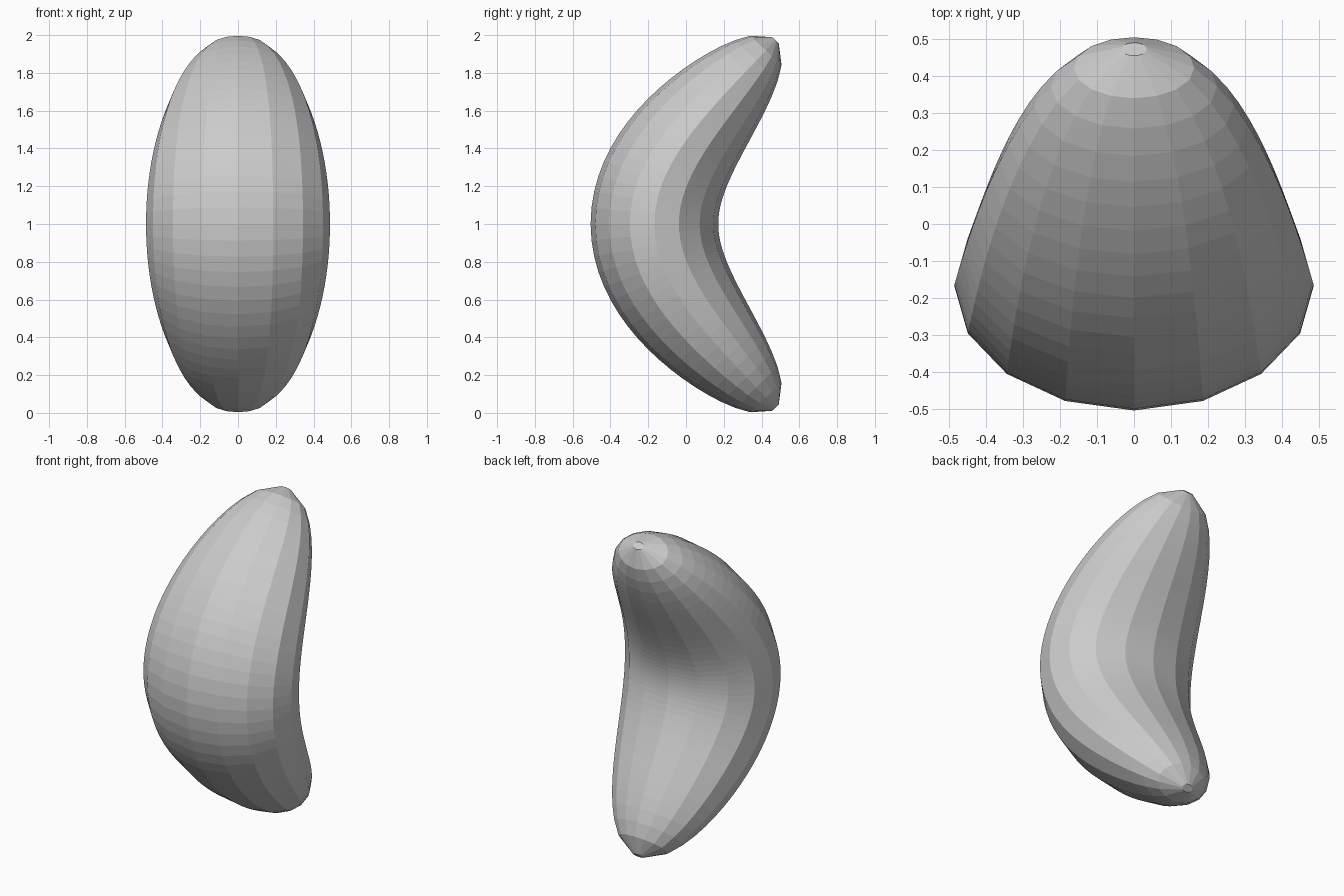
import bpy, bmesh
from math import sin, cos, pi, sqrt, hypot

if "Cube" in bpy.data.objects:
    bpy.data.objects.remove(bpy.data.objects["Cube"])

SIDES, STEPS = 16, 36
HALF_H, SWING, K = 0.973, 0.502, 1.85     # bent centre line
RX, RY = 0.487, 0.338                     # half width and depth at the middle


def ring(bm, u):
    """Elliptical ring square to the centre line at u in -1..1."""
    y = -0.167 + SWING * (1 - cos(K * u))
    z = 1 + HALF_H * u
    dy, dz = SWING * K * sin(K * u), HALF_H
    length = hypot(dy, dz)
    ny, nz = dz / length, -dy / length
    s = sqrt(1 - 0.995 * u * u)
    return [bm.verts.new((RX * s * cos(a),
                          y + RY * s * sin(a) * ny,
                          z + RY * s * sin(a) * nz))
            for a in (2 * pi * i / SIDES for i in range(SIDES))]


# Crescent body: rings swept along the centre line, tapering to both tips
bm = bmesh.new()
rings = [ring(bm, -1 + 2 * i / STEPS) for i in range(STEPS + 1)]
for a, b in zip(rings, rings[1:]):
    for i in range(SIDES):
        j = (i + 1) % SIDES
        bm.faces.new((a[i], a[j], b[j], b[i]))

# Small flat caps on the tips
bm.faces.new(rings[0][::-1])
bm.faces.new(rings[-1])
bmesh.ops.recalc_face_normals(bm, faces=bm.faces)

mesh = bpy.data.meshes.new("crescent_body")
bm.to_mesh(mesh)
bm.free()
bpy.context.collection.objects.link(bpy.data.objects.new("crescent_body", mesh))
